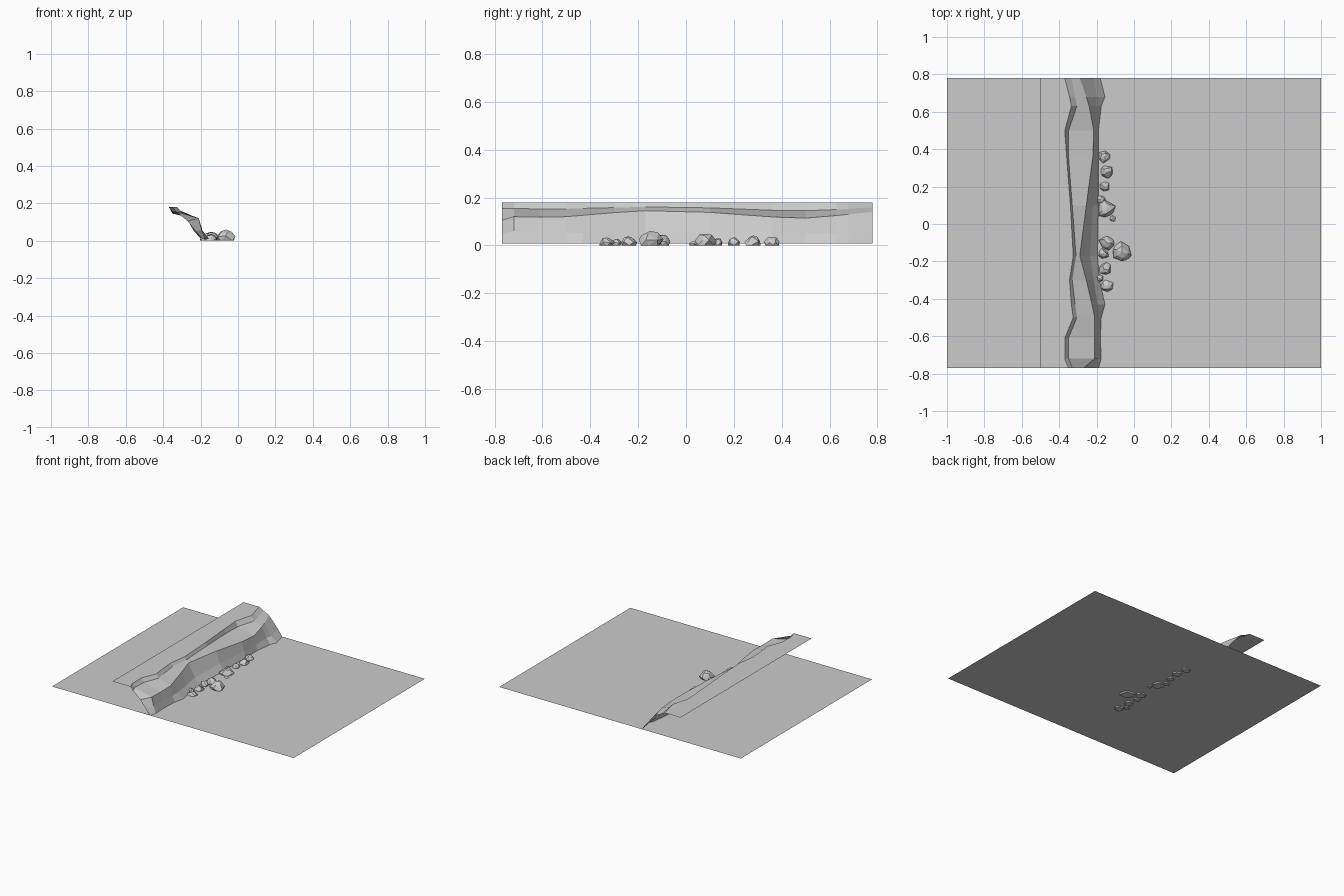
import bpy, bmesh, math, random
from mathutils import Vector

random.seed(4)
grey = bpy.data.materials.new("stone_grey")
grey.diffuse_color = (0.6, 0.6, 0.6, 1)
FLOOR = 0.008


def finish(name, bm):
    mesh = bpy.data.meshes.new(name)
    bm.to_mesh(mesh)
    bm.free()
    mesh.materials.append(grey)
    obj = bpy.data.objects.new(name, mesh)
    bpy.context.collection.objects.link(obj)
    return obj


# Flat ground sheet
bm = bmesh.new()
bm.faces.new([bm.verts.new(p) for p in (
    (-1, -0.77, FLOOR), (1, -0.77, FLOOR), (1, 0.78, FLOOR), (-1, 0.78, FLOOR))])
finish("ground", bm)

# Cliff sections: y, rim x, lip x, lip z, terrace x, terrace z, ledge x, ledge z, foot x
sections = [
    (-0.77, -0.35, -0.33, 0.155, -0.27, 0.105, -0.225, 0.05, -0.19),
    (-0.72, -0.37, -0.35, 0.155, -0.21, 0.12, -0.195, 0.06, -0.175),
    (-0.61, -0.37, -0.35, 0.152, -0.21, 0.118, -0.195, 0.06, -0.18),
    (-0.50, -0.325, -0.305, 0.153, -0.21, 0.12, -0.19, 0.055, -0.175),
    (-0.43, -0.335, -0.315, 0.155, -0.225, 0.126, -0.195, 0.05, -0.155),
    (-0.30, -0.345, -0.33, 0.158, -0.255, 0.137, -0.215, 0.05, -0.185),
    (-0.17, -0.325, -0.31, 0.161, -0.29, 0.145, -0.235, 0.05, -0.195),
    (0.10, -0.34, -0.33, 0.157, -0.255, 0.138, -0.22, 0.055, -0.19),
    (0.36, -0.36, -0.35, 0.147, -0.22, 0.119, -0.205, 0.055, -0.19),
    (0.50, -0.37, -0.35, 0.145, -0.215, 0.114, -0.2, 0.05, -0.19),
    (0.63, -0.335, -0.305, 0.15, -0.24, 0.125, -0.205, 0.05, -0.175),
    (0.68, -0.345, -0.315, 0.153, -0.255, 0.13, -0.2, 0.045, -0.155),
    (0.78, -0.37, -0.335, 0.16, -0.29, 0.14, -0.215, 0.055, -0.18),
]
bm = bmesh.new()
rows = []
for y, xa, xb, zb, xc, zc, xm, zm, xd in sections:
    profile = [(-0.5, 0.18), (xa, 0.18), (xb, zb), (xc, zc), (xm, zm), (xd, FLOOR)]
    rows.append([bm.verts.new((x, y, z)) for x, z in profile])
for a, b in zip(rows, rows[1:]):
    for i in range(5):
        bm.faces.new((a[i], a[i + 1], b[i + 1], b[i]))
finish("cliff", bm)

# Fallen rocks at the cliff foot: x, y, radius, top height
rocks = [
    (-0.065, -0.15, 0.056, 0.06), (-0.145, -0.10, 0.042, 0.045),
    (-0.165, -0.16, 0.030, 0.040), (-0.155, -0.24, 0.034, 0.038),
    (-0.145, -0.33, 0.036, 0.033), (-0.185, -0.29, 0.022, 0.028),
    (-0.150, 0.08, 0.050, 0.048), (-0.175, 0.13, 0.025, 0.030),
    (-0.115, 0.03, 0.018, 0.018), (-0.160, 0.36, 0.034, 0.036),
    (-0.145, 0.28, 0.036, 0.042), (-0.155, 0.20, 0.030, 0.034),
]
for x, y, r, top in rocks:
    bm = bmesh.new()
    for ring, (size, level) in enumerate(((0.9, 0.0), (1.0, 0.4), (0.6, 0.85))):
        for k in range(6 - ring // 2):
            t = math.tau * (k + ring * 0.5 + random.uniform(-0.25, 0.25)) / (6 - ring // 2)
            s = r * size * random.uniform(0.82, 1.08)
            z = top * level * random.uniform(0.85, 1.1)
            bm.verts.new((x + s * math.cos(t), y + s * math.sin(t), z))
    bm.verts.new((x + random.uniform(-0.2, 0.2) * r, y, top))
    hull = bmesh.ops.convex_hull(bm, input=bm.verts)
    loose = [v for v in bm.verts if not v.link_faces]
    bmesh.ops.delete(bm, geom=loose, context='VERTS')
    bmesh.ops.recalc_face_normals(bm, faces=bm.faces)
    finish("rock", bm)
